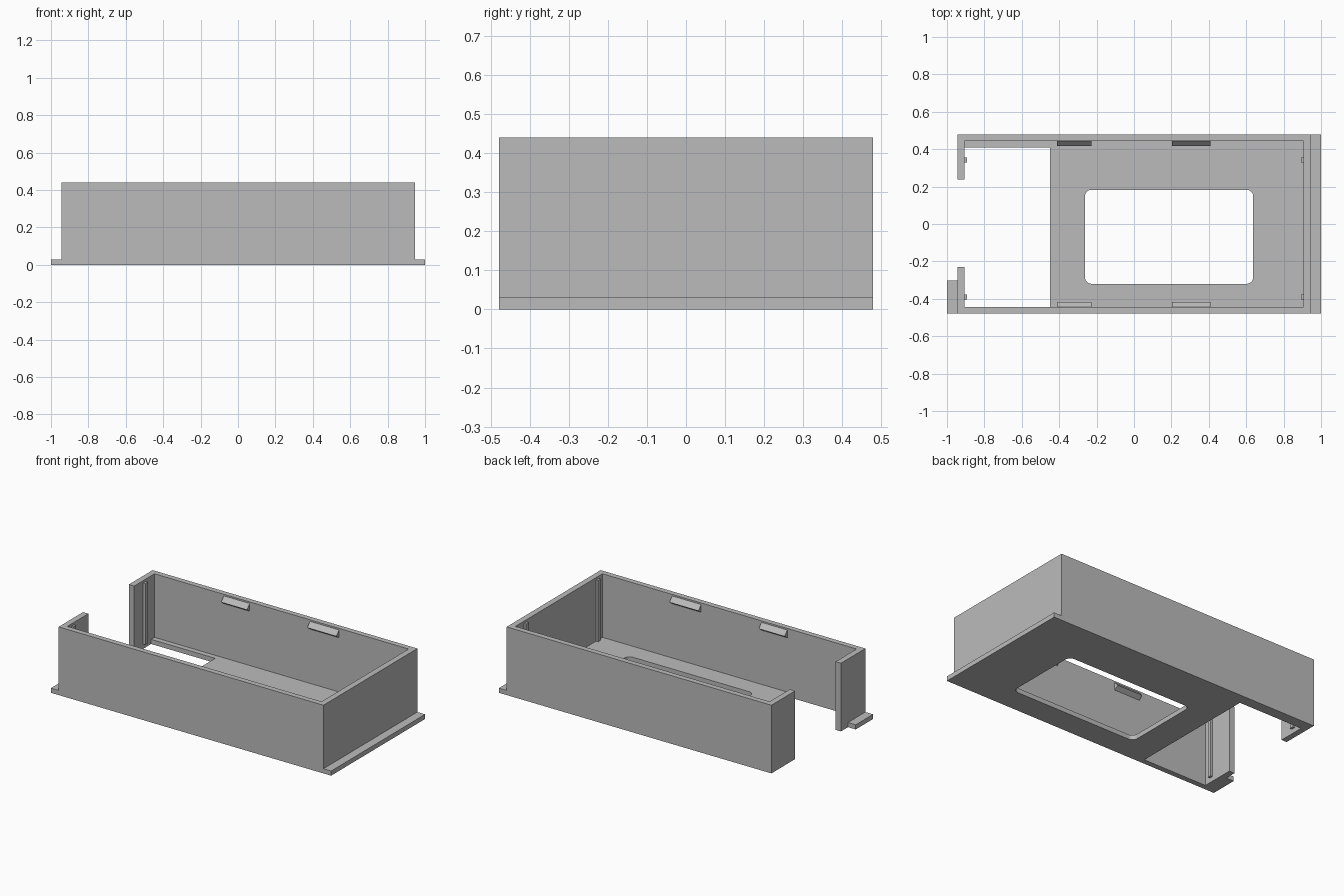
import bpy, bmesh, math

if "Cube" in bpy.data.objects:
    bpy.data.objects.remove(bpy.data.objects["Cube"], do_unlink=True)

grey = bpy.data.materials.new("plain grey")
grey.use_nodes = True
grey.diffuse_color = (0.5, 0.5, 0.5, 1)
grey.node_tree.nodes["Principled BSDF"].inputs["Base Color"].default_value = (0.5, 0.5, 0.5, 1)

X, Y, TOP = 0.945, 0.479, 0.44       # outer half sizes and height
IX, IY, FLOOR = 0.907, 0.444, 0.03   # inner half sizes and floor thickness


def finish(name, bm):
    bmesh.ops.recalc_face_normals(bm, faces=bm.faces)
    mesh = bpy.data.meshes.new(name)
    bm.to_mesh(mesh)
    bm.free()
    mesh.materials.append(grey)
    obj = bpy.data.objects.new(name, mesh)
    bpy.context.collection.objects.link(obj)
    return obj


def prism(name, points, offset):
    """Extrude a closed outline of 3D points along an offset."""
    bm = bmesh.new()
    face = bm.faces.new([bm.verts.new(p) for p in points])
    out = bmesh.ops.extrude_face_region(bm, geom=[face], use_keep_orig=True)
    verts = [v for v in out["geom"] if isinstance(v, bmesh.types.BMVert)]
    bmesh.ops.translate(bm, verts=verts, vec=offset)
    return finish(name, bm)


def box(name, x0, x1, y0, y1, z0, z1):
    outline = [(x0, y0, z0), (x1, y0, z0), (x1, y1, z0), (x0, y1, z0)]
    return prism(name, outline, (0, 0, z1 - z0))


def rounded_outline(x0, x1, y0, y1, r, z, steps=6):
    pts = []
    corners = [(x1 - r, y1 - r), (x0 + r, y1 - r), (x0 + r, y0 + r), (x1 - r, y0 + r)]
    for q, (cx, cy) in enumerate(corners):
        for i in range(steps + 1):
            a = math.pi / 2 * (q + i / steps)
            pts.append((cx + r * math.cos(a), cy + r * math.sin(a), z))
    return pts


def cut(target, cutter):
    cutter.hide_render = True
    mod = target.modifiers.new("cut", 'BOOLEAN')
    mod.operation = 'DIFFERENCE'
    mod.solver = 'EXACT'
    mod.object = cutter
    bpy.context.view_layer.objects.active = target
    bpy.ops.object.modifier_apply(modifier=mod.name)
    bpy.data.objects.remove(cutter, do_unlink=True)


# Tray: hollow block with a window, an open floor area and an open end
tray = box("tray", -X, X, -Y, Y, 0, TOP)
cut(tray, box("cavity_cutter", -IX, IX, -IY, IY, FLOOR, 1))
cut(tray, prism("window_cutter", rounded_outline(-0.262, 0.637, -0.32, 0.183, 0.035, -0.1), (0, 0, 0.2)))
cut(tray, box("floor_cutter", -IX, -0.45, -IY, 0.41, -0.1, 0.1))
cut(tray, box("end_cutter", -1.2, -0.8, -0.23, 0.237, -0.1, 1))

# Mounting flanges at the foot of both ends
box("right_flange", X, 1, -Y, Y, 0, FLOOR)
box("left_flange", -1, -X, -Y, -0.302, 0, FLOOR)

# Vertical guide ribs inside the end walls
for side, s in (("left", -1), ("right", 1)):
    for place, y in (("front", -0.391), ("back", 0.342)):
        xs = sorted((s * (IX - 0.015), s * IX))
        box(f"{side}_{place}_rib", xs[0], xs[1], y - 0.013, y + 0.013, FLOOR, 0.425)

# Wedge-shaped snap clips on the long walls
for side, s in (("front", -1), ("back", 1)):
    for place, x0, x1 in (("left", 0.203, 0.41), ("right", -0.412, -0.228)):
        outline = [(x0, s * IY, 0.43), (x0, s * (IY - 0.028), 0.4), (x0, s * IY, 0.38)]
        prism(f"{side}_{place}_clip", outline, (x1 - x0, 0, 0))
